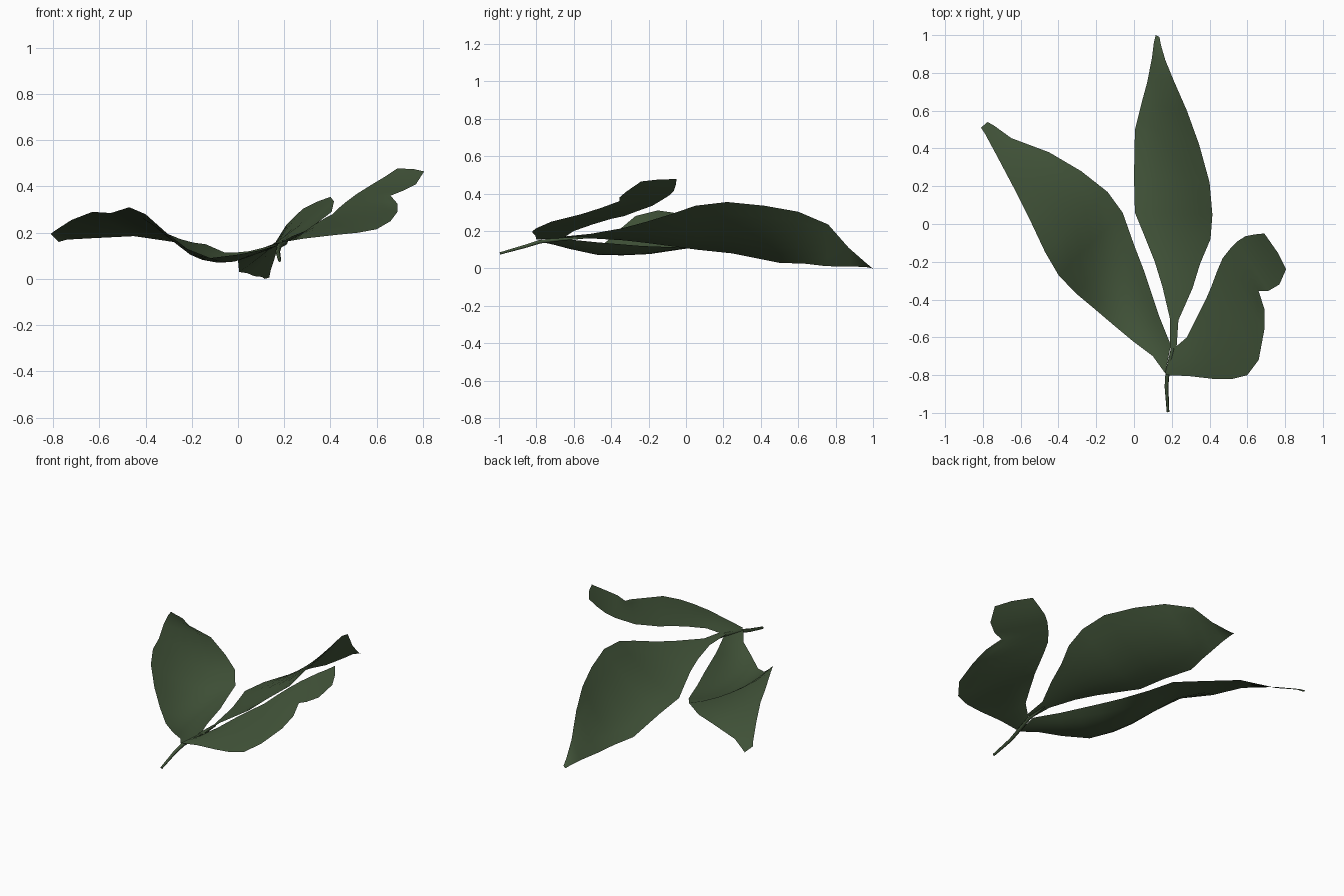
import bpy, bmesh
from mathutils import Vector

green = bpy.data.materials.new("leaf_green")
green.diffuse_color = (0.055, 0.09, 0.042, 1)


def leaf(name, rows, sag, cuts=6):
    """Loft a curved sheet between two edges; sag lowers the midrib of each row."""
    bm = bmesh.new()
    grid = []
    for row, s in zip(rows, sag):
        a, b = Vector(row[:3]), Vector(row[3:])
        line = []
        for i in range(cuts + 1):
            t = i / cuts
            p = a.lerp(b, t)
            p.z -= s * 4 * t * (1 - t)
            line.append(bm.verts.new(p))
        grid.append(line)
    for r0, r1 in zip(grid, grid[1:]):
        for i in range(cuts):
            bm.faces.new((r0[i], r0[i + 1], r1[i + 1], r1[i]))
    bmesh.ops.recalc_face_normals(bm, faces=bm.faces)
    if sum(f.normal.z for f in bm.faces) < 0:
        bmesh.ops.reverse_faces(bm, faces=bm.faces)
    for f in bm.faces:
        f.smooth = True
    me = bpy.data.meshes.new(name)
    bm.to_mesh(me)
    bm.free()
    me.materials.append(green)
    ob = bpy.data.objects.new(name, me)
    bpy.context.collection.objects.link(ob)


# Left leaf: outer edge, inner edge
leaf("left_leaf", [
    (0.165, -0.79, 0.145, 0.195, -0.64, 0.155),
    (0.10, -0.70, 0.125, 0.17, -0.58, 0.15),
    (0.00, -0.625, 0.105, 0.13, -0.48, 0.14),
    (-0.12, -0.525, 0.09, 0.09, -0.36, 0.13),
    (-0.22, -0.44, 0.13, 0.05, -0.24, 0.12),
    (-0.31, -0.365, 0.20, 0.00, -0.11, 0.115),
    (-0.40, -0.27, 0.28, -0.06, 0.06, 0.115),
    (-0.47, -0.15, 0.31, -0.14, 0.17, 0.15),
    (-0.55, 0.02, 0.285, -0.28, 0.28, 0.16),
    (-0.63, 0.18, 0.29, -0.45, 0.38, 0.185),
    (-0.72, 0.35, 0.255, -0.65, 0.455, 0.175),
    (-0.79, 0.48, 0.21, -0.74, 0.52, 0.17),
    (-0.81, 0.51, 0.195, -0.775, 0.54, 0.16),
], [0, 0.01, 0.02, 0.035, 0.055, 0.075, 0.065, 0.035, 0.01, 0, 0, 0, 0])

# Middle leaf: low edge, high edge
leaf("middle_leaf", [
    (0.19, -0.66, 0.165, 0.225, -0.66, 0.17),
    (0.19, -0.50, 0.16, 0.235, -0.51, 0.185),
    (0.15, -0.33, 0.15, 0.31, -0.34, 0.215),
    (0.11, -0.20, 0.135, 0.35, -0.21, 0.25),
    (0.05, -0.05, 0.115, 0.405, -0.08, 0.29),
    (0.005, 0.06, 0.10, 0.415, 0.05, 0.335),
    (0.00, 0.25, 0.08, 0.40, 0.22, 0.355),
    (0.005, 0.50, 0.03, 0.345, 0.42, 0.335),
    (0.04, 0.64, 0.025, 0.28, 0.60, 0.303),
    (0.07, 0.75, 0.012, 0.21, 0.76, 0.235),
    (0.095, 0.88, 0.01, 0.165, 0.87, 0.11),
    (0.105, 0.96, 0.008, 0.142, 0.95, 0.04),
    (0.115, 1.00, 0.0, 0.135, 0.99, 0.006),
], [0, 0, 0.01, 0.02, 0.03, 0.04, 0.035, 0.02, 0.01, 0, 0, 0, 0])

# Right leaf with its notched tip: outer edge, inner edge
leaf("right_leaf", [
    (0.17, -0.80, 0.155, 0.21, -0.66, 0.16),
    (0.29, -0.805, 0.175, 0.28, -0.60, 0.20),
    (0.42, -0.82, 0.19, 0.33, -0.50, 0.235),
    (0.52, -0.82, 0.20, 0.355, -0.45, 0.25),
    (0.60, -0.80, 0.215, 0.38, -0.40, 0.265),
    (0.66, -0.72, 0.25, 0.41, -0.33, 0.28),
    (0.69, -0.56, 0.29, 0.44, -0.25, 0.31),
    (0.69, -0.45, 0.325, 0.47, -0.18, 0.335),
    (0.66, -0.355, 0.36, 0.51, -0.13, 0.365),
    (0.71, -0.355, 0.38, 0.55, -0.09, 0.39),
    (0.77, -0.32, 0.41, 0.59, -0.065, 0.415),
    (0.805, -0.24, 0.465, 0.64, -0.055, 0.445),
    (0.76, -0.15, 0.475, 0.69, -0.05, 0.478),
], [0] + [-0.008] * 7 + [0] * 5)

# Stem, running under the leaf bases
cu = bpy.data.curves.new("stem", "CURVE")
cu.dimensions = "3D"
cu.bevel_depth = 0.01
cu.bevel_resolution = 1
cu.use_fill_caps = True
path = [(0.18, -0.995, 0.08), (0.172, -0.86, 0.118), (0.178, -0.78, 0.143),
        (0.205, -0.66, 0.157), (0.212, -0.52, 0.165)]
sp = cu.splines.new("POLY")
sp.points.add(len(path) - 1)
for i, (pt, p) in enumerate(zip(sp.points, path)):
    pt.co = (*p, 1)
    pt.radius = (0.7, 1, 1.1, 1.0, 0.4)[i]
sp.use_smooth = True
cu.materials.append(green)
stem = bpy.data.objects.new("stem", cu)
bpy.context.collection.objects.link(stem)
